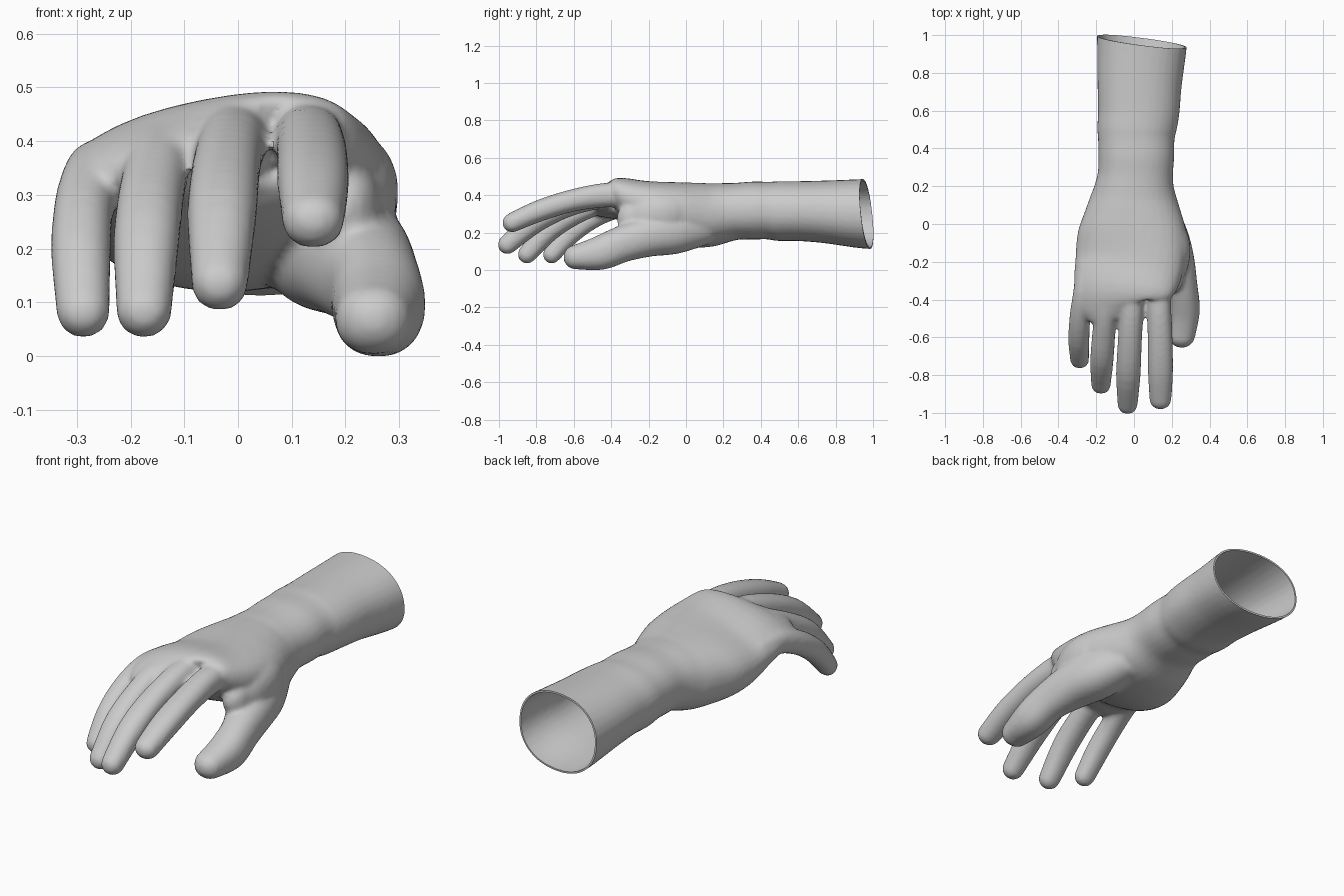
import bpy, bmesh, math
from mathutils import Vector

if "Cube" in bpy.data.objects:
    bpy.data.objects.remove(bpy.data.objects["Cube"])


def catmull(rows, steps):
    """Smoothly interpolate rows of numbers."""
    out = []
    for i in range(len(rows) - 1):
        p0, p1, p2 = rows[max(i - 1, 0)], rows[i], rows[i + 1]
        p3 = rows[min(i + 2, len(rows) - 1)]
        for s in range(steps):
            t = s / steps
            out.append([0.5 * (2 * b + (c - a) * t + (2 * a - 5 * b + 4 * c - d) * t * t
                               + (3 * b - a - 3 * c + d) * t ** 3)
                        for a, b, c, d in zip(p0, p1, p2, p3)])
    return out + [list(rows[-1])]


def loft(bm, rows, power=2.0, steps=4, sides=32):
    """Closed tube through rows of (x, y, z, half width, half height, roll)."""
    rows = catmull(rows, steps)
    pts = [Vector(r[:3]) for r in rows]
    rings = []
    for i, r in enumerate(rows):
        t = (pts[min(i + 1, len(pts) - 1)] - pts[max(i - 1, 0)]).normalized()
        side = Vector((0, 0, 1)).cross(t).normalized()
        up = t.cross(side)
        a = side * math.cos(r[5]) + up * math.sin(r[5])
        b = up * math.cos(r[5]) - side * math.sin(r[5])
        ring = []
        for k in range(sides):
            c, s = math.cos(2 * math.pi * k / sides), math.sin(2 * math.pi * k / sides)
            u = math.copysign(abs(c) ** (2 / power), c) * max(r[3], 0.004)
            v = math.copysign(abs(s) ** (2 / power), s) * max(r[4], 0.004)
            ring.append(bm.verts.new(pts[i] + a * u + b * v))
        rings.append(ring)
    for p, q in zip(rings, rings[1:]):
        for k in range(sides):
            n = (k + 1) % sides
            bm.faces.new((p[k], p[n], q[n], q[k]))
    bm.faces.new(rings[0][::-1])
    bm.faces.new(rings[-1])


def finger(bm, rows):
    """Finger through rows of (x, y, z, half width, half height) with a rounded tip."""
    rows = [list(r) + [0] for r in catmull(rows, 4)]
    end = rows[-1]
    d = (Vector(end[:3]) - Vector(rows[-2][:3])).normalized()
    for k in range(1, 6):
        a = math.pi / 2 * k / 5
        p = Vector(end[:3]) + d * end[4] * math.sin(a)
        rows.append([*p, end[3] * math.cos(a), end[4] * math.cos(a), 0])
    loft(bm, rows, 2.2, 1, 24)


bm = bmesh.new()

# sleeve, wrist and palm
loft(bm, [
    (0.045, 1.08, 0.305, 0.242, 0.190, 0),
    (0.042, 0.95, 0.305, 0.238, 0.186, 0),
    (0.030, 0.75, 0.315, 0.224, 0.168, 0),
    (0.025, 0.60, 0.319, 0.216, 0.160, 0),
    (0.014, 0.50, 0.319, 0.209, 0.160, 0),
    (0.012, 0.44, 0.322, 0.202, 0.154, 0),
    (0.012, 0.36, 0.322, 0.201, 0.155, 0),
    (0.008, 0.27, 0.318, 0.199, 0.152, 0),
    (0.003, 0.20, 0.310, 0.210, 0.160, 0),
    (-0.002, 0.10, 0.297, 0.243, 0.172, 0.04),
    (-0.008, -0.05, 0.304, 0.289, 0.168, 0.10),
    (-0.022, -0.20, 0.334, 0.292, 0.140, 0.17),
    (-0.052, -0.34, 0.381, 0.272, 0.104, 0.20),
    (-0.052, -0.42, 0.378, 0.240, 0.080, 0.20),
    (-0.030, -0.46, 0.372, 0.130, 0.045, 0.18),
], 2.2)

# four fingers
finger(bm, [(0.125, -0.25, 0.400, .066, .066), (0.132, -0.42, 0.405, .064, .066),
            (0.138, -0.60, 0.377, .066, .060), (0.140, -0.78, 0.322, .067, .058),
            (0.140, -0.93, 0.257, .058, .052)])
finger(bm, [(0.000, -0.25, 0.400, .066, .068), (-0.010, -0.42, 0.403, .062, .066),
            (-0.022, -0.62, 0.352, .064, .060), (-0.030, -0.80, 0.265, .065, .060),
            (-0.034, -0.955, 0.140, .053, .052)])
finger(bm, [(-0.125, -0.25, 0.375, .066, .068), (-0.140, -0.40, 0.382, .062, .064),
            (-0.158, -0.56, 0.322, .061, .059), (-0.170, -0.72, 0.224, .062, .058),
            (-0.175, -0.850, 0.088, .052, .050)])
finger(bm, [(-0.235, -0.22, 0.335, .068, .068), (-0.262, -0.36, 0.342, .060, .062),
            (-0.286, -0.50, 0.283, .056, .058), (-0.292, -0.62, 0.195, .056, .056),
            (-0.288, -0.718, 0.086, .050, .048)])

# thumb and the web towards the first finger
finger(bm, [(0.110, 0.10, 0.240, .10, .10), (0.165, -0.06, 0.205, .120, .115),
            (0.210, -0.20, 0.185, .112, .110), (0.250, -0.34, 0.143, .088, .098),
            (0.262, -0.46, 0.095, .087, .092), (0.252, -0.59, 0.073, .072, .066)])
finger(bm, [(0.10, 0.05, 0.32, .12, .11), (0.175, -0.10, 0.31, .12, .12),
            (0.200, -0.20, 0.29, .095, .12), (0.200, -0.28, 0.28, .065, .09)])

mesh = bpy.data.meshes.new("glove")
bmesh.ops.recalc_face_normals(bm, faces=bm.faces)
bm.to_mesh(mesh)
bm.free()
glove = bpy.data.objects.new("glove", mesh)
bpy.context.collection.objects.link(glove)
bpy.context.view_layer.objects.active = glove
glove.select_set(True)

# fuse the parts into one skin
remesh = glove.modifiers.new("fuse", 'REMESH')
remesh.mode = 'VOXEL'
remesh.voxel_size = 0.0105
bpy.ops.object.modifier_apply(modifier=remesh.name)
smooth = glove.modifiers.new("smooth", 'SMOOTH')
smooth.factor = 0.5
smooth.iterations = 10
bpy.ops.object.modifier_apply(modifier=smooth.name)

# slanted open cuff
bm = bmesh.new()
bm.from_mesh(glove.data)
bmesh.ops.bisect_plane(bm, geom=bm.verts[:] + bm.edges[:] + bm.faces[:],
                       plane_co=(0.04, 0.965, 0.305), plane_no=(0.128, 1, 0.105),
                       clear_outer=True)
bm.to_mesh(glove.data)
bm.free()

# thin wall
wall = glove.modifiers.new("wall", 'SOLIDIFY')
wall.thickness = 0.009
wall.offset = -1
bpy.ops.object.modifier_apply(modifier=wall.name)

# rest on the ground
low = min(v.co.z for v in glove.data.vertices)
for v in glove.data.vertices:
    v.co.z -= low
bpy.ops.object.shade_smooth_by_angle(angle=math.radians(50))
